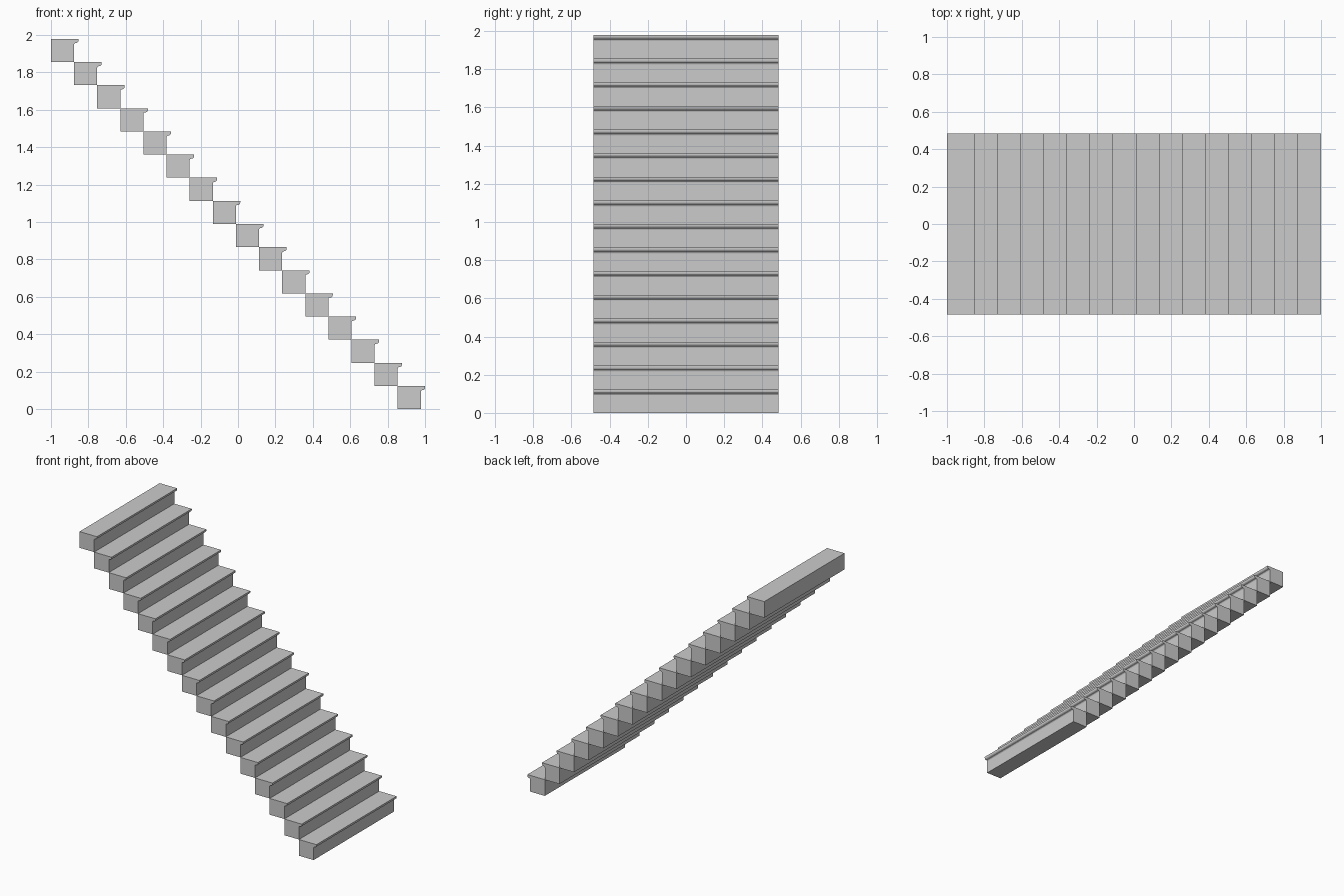
import bpy, bmesh, math

if "Cube" in bpy.data.objects:
    bpy.data.objects.remove(bpy.data.objects["Cube"])

STEPS = 16
RUN, RISE = 0.1236, 0.1237
HALF_W = 0.484
NOSE = 0.0235          # overhang of the tread edge

# Step cross-section (x, z): solid block with a rounded nosing and small cove
block_x = -1 + RUN
tip_x = block_x + NOSE
profile = [(-1, 0), (block_x, 0)]
# cove under the nosing
c = 0.009
for k in range(4):
    a = math.radians(180 - 30 * k)
    profile.append((block_x + c + c * math.cos(a), RISE - 0.031 + c * math.sin(a)))
# rounded lower lip
r = 0.0135
for k in range(5):
    a = math.radians(-90 + 22.5 * k)
    profile.append((tip_x - r + r * math.cos(a), RISE - 0.022 + r + r * math.sin(a)))
profile += [(tip_x, RISE), (-1, RISE)]


def extrude_profile(name, pts, half_width):
    bm = bmesh.new()
    face = bm.faces.new([bm.verts.new((x, -half_width, z)) for x, z in pts])
    res = bmesh.ops.extrude_face_region(bm, geom=[face])
    verts = [g for g in res["geom"] if isinstance(g, bmesh.types.BMVert)]
    bmesh.ops.translate(bm, verts=verts, vec=(0, 2 * half_width, 0))
    bmesh.ops.recalc_face_normals(bm, faces=bm.faces[:])
    mesh = bpy.data.meshes.new(name)
    bm.to_mesh(mesh)
    bm.free()
    obj = bpy.data.objects.new(name, mesh)
    bpy.context.collection.objects.link(obj)
    return obj


# Flight: the top step first, repeated downward along +x
stairs = extrude_profile("stair_steps", profile, HALF_W)
stairs.location.z = RISE * (STEPS - 1)
array = stairs.modifiers.new("flight", 'ARRAY')
array.count = STEPS
array.use_relative_offset = False
array.use_constant_offset = True
array.constant_offset_displace = (RUN, 0, -RISE)
